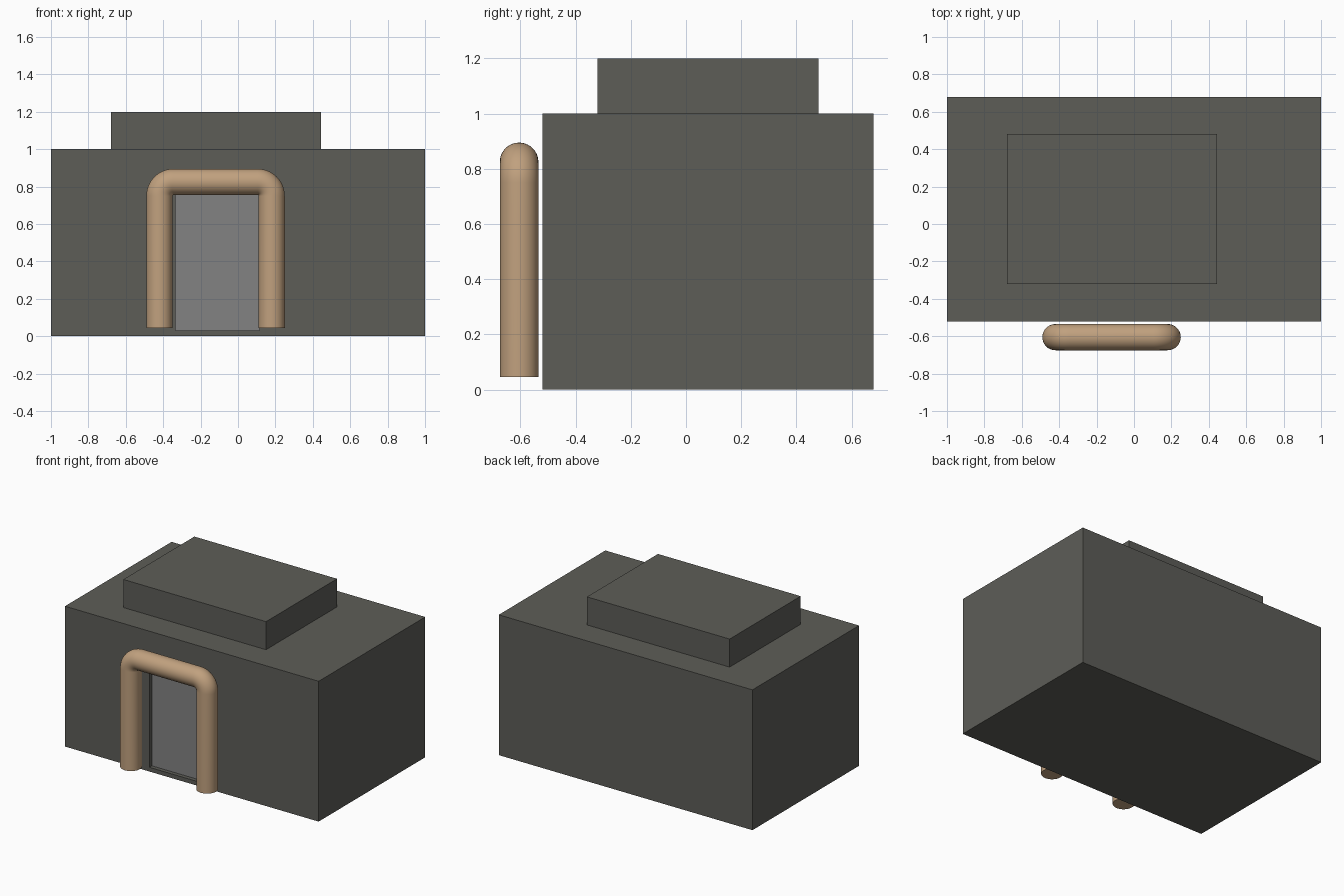
import bpy, bmesh, math
from mathutils import Vector

if "Cube" in bpy.data.objects:
    bpy.data.objects.remove(bpy.data.objects["Cube"])


def material(name, rgb):
    m = bpy.data.materials.new(name)
    m.diffuse_color = (*rgb, 1)
    m.use_nodes = True
    m.node_tree.nodes["Principled BSDF"].inputs["Base Color"].default_value = m.diffuse_color
    return m


WALL = material("dark grey wall", (0.11, 0.11, 0.097))
DOOR = material("grey door", (0.225, 0.225, 0.225))
TAN = material("tan pipe", (0.53, 0.355, 0.21))


def make_object(name, bm, mat):
    bmesh.ops.recalc_face_normals(bm, faces=bm.faces)
    me = bpy.data.meshes.new(name)
    bm.to_mesh(me)
    bm.free()
    if mat:
        me.materials.append(mat)
    ob = bpy.data.objects.new(name, me)
    bpy.context.collection.objects.link(ob)
    return ob


def box(name, lo, hi, mat):
    bm = bmesh.new()
    bmesh.ops.create_cube(bm, size=1)
    for v in bm.verts:
        v.co = [lo[i] + (v.co[i] + 0.5) * (hi[i] - lo[i]) for i in range(3)]
    return make_object(name, bm, mat)


# Building body with a shallow door recess
FRONT, DEPTH = -0.52, 0.03
X0, X1, Z0, Z1 = -0.335, 0.115, 0.03, 0.77
body = box("building_body", (-1, FRONT, 0), (1, 0.68, 1), WALL)
cutter = box("door_cutter", (X0, FRONT - 0.1, Z0), (X1, FRONT + DEPTH, Z1), WALL)
cutter.hide_render = True
cutter.hide_set(True)
cut = body.modifiers.new("door recess", "BOOLEAN")
cut.operation = "DIFFERENCE"
cut.solver = "EXACT"
cut.object = cutter

# Door panel at the back of the recess
box("door", (X0, FRONT + DEPTH - 0.002, Z0), (X1, FRONT + DEPTH + 0.004, Z1), DOOR)

# Raised roof block
box("roof_block", (-0.68, -0.32, 1), (0.445, 0.48, 1.2), WALL)

# Pipe arch: circle swept along a path with two rounded corners
R, BEND, SIDES, STEPS = 0.07, 0.075, 40, 14
LEFT, RIGHT, BASE, TOP, Y = -0.42, 0.18, 0.045, 0.825, -0.605
path = [(LEFT, BASE, math.pi)]          # x, z, angle of outward normal
for cx, start in ((LEFT + BEND, math.pi), (RIGHT - BEND, math.pi / 2)):
    for i in range(STEPS + 1):
        a = start - math.pi / 2 * i / STEPS
        path.append((cx + BEND * math.cos(a), TOP - BEND + BEND * math.sin(a), a))
path.append((RIGHT, BASE, 0))

bm = bmesh.new()
rings = []
for x, z, a in path:
    out = Vector((math.cos(a), 0, math.sin(a)))
    ring = []
    for k in range(SIDES):
        t = 2 * math.pi * k / SIDES
        ring.append(bm.verts.new(Vector((x, Y, z)) + out * (R * math.cos(t))
                                 + Vector((0, R * math.sin(t), 0))))
    rings.append(ring)
for r0, r1 in zip(rings, rings[1:]):
    for k in range(SIDES):
        n = (k + 1) % SIDES
        bm.faces.new((r0[k], r0[n], r1[n], r1[k]))
bm.faces.new(rings[0])
bm.faces.new(rings[-1])
pipe = make_object("door_pipe_arch", bm, TAN)
bpy.ops.object.select_all(action="DESELECT")
pipe.select_set(True)
bpy.context.view_layer.objects.active = pipe
bpy.ops.object.shade_smooth_by_angle(angle=math.radians(40))
